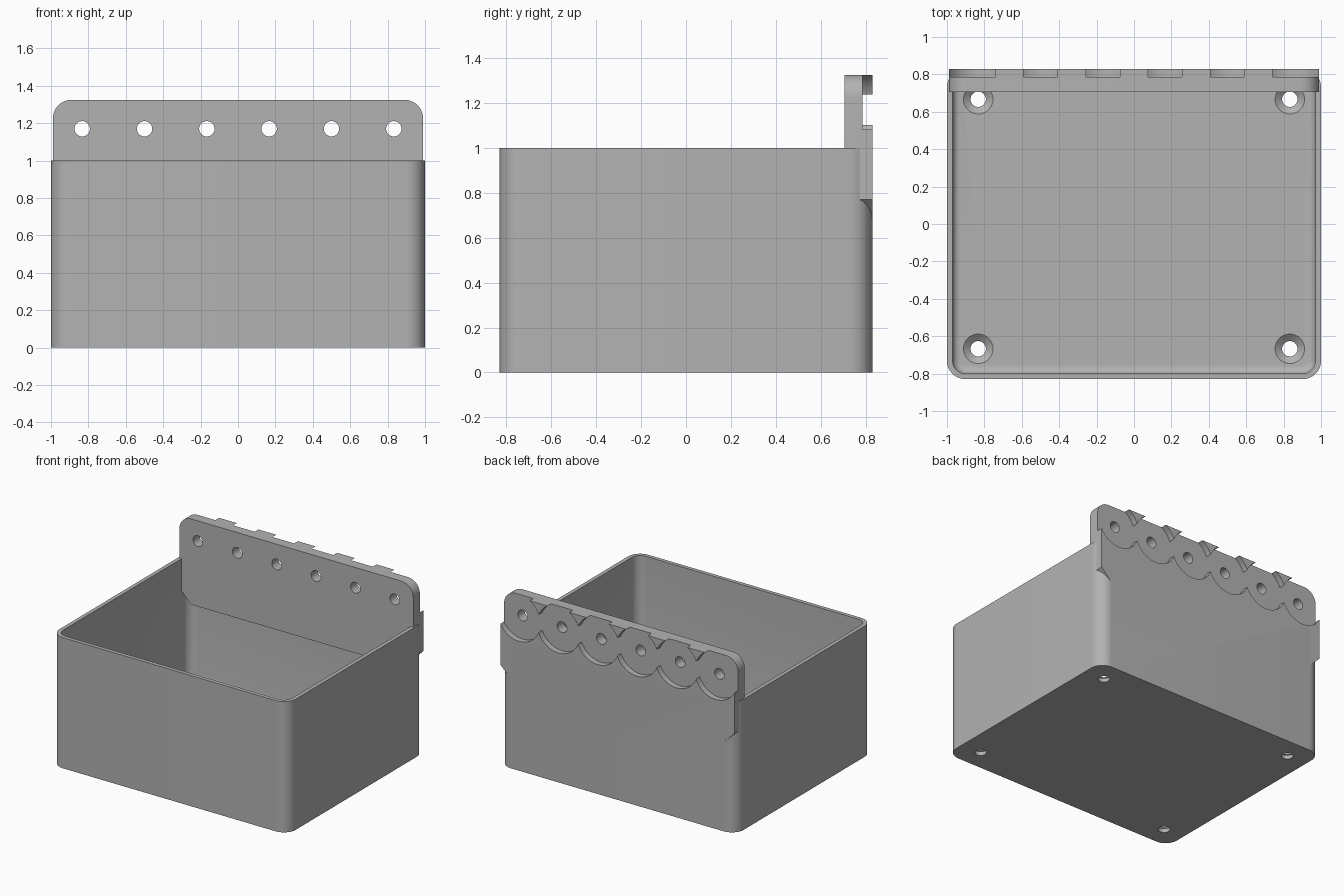
import bpy, bmesh, math
from mathutils import Matrix, Vector

cube = bpy.data.objects.get("Cube")
if cube:
    bpy.data.objects.remove(cube, do_unlink=True)

# One plain grey for the whole model
grey = bpy.data.materials.new("plain_grey")
grey.use_nodes = True
colour = (0.45, 0.45, 0.45, 1)
grey.diffuse_color = colour
grey.node_tree.nodes["Principled BSDF"].inputs["Base Color"].default_value = colour


def make_object(name, bm):
    bmesh.ops.recalc_face_normals(bm, faces=bm.faces)
    mesh = bpy.data.meshes.new(name)
    bm.to_mesh(mesh)
    bm.free()
    mesh.materials.append(grey)
    obj = bpy.data.objects.new(name, mesh)
    bpy.context.collection.objects.link(obj)
    return obj


def corner(cx, cy, radius, start, steps=12):
    """Quarter-circle of points about a corner centre."""
    angles = [start + math.pi / 2 * i / steps for i in range(steps + 1)]
    return [(cx + radius * math.cos(a), cy + radius * math.sin(a)) for a in angles]


def rounded_rectangle(hx, hy, radius):
    points = []
    for i, (sx, sy) in enumerate([(1, 1), (-1, 1), (-1, -1), (1, -1)]):
        points += corner(sx * (hx - radius), sy * (hy - radius), radius, i * math.pi / 2)
    return points


def prism(name, points, low, high, upright=True, fillet=0):
    """Extrude an outline along z, or along y when it is not upright."""
    bm = bmesh.new()
    place = (lambda p: (p[0], p[1], low)) if upright else (lambda p: (p[0], low, p[1]))
    base = bm.faces.new([bm.verts.new(place(p)) for p in points])
    step = Vector((0, 0, high - low)) if upright else Vector((0, high - low, 0))
    grown = bmesh.ops.extrude_face_region(bm, geom=[base], use_keep_orig=True)
    moved = [v for v in grown["geom"] if isinstance(v, bmesh.types.BMVert)]
    bmesh.ops.translate(bm, verts=moved, vec=step)
    if fillet:
        bmesh.ops.recalc_face_normals(bm, faces=bm.faces)
        bmesh.ops.bevel(bm, geom=list(base.edges), offset=fillet, segments=5,
                        profile=0.5, affect='EDGES')
    return make_object(name, bm)


def cylinder(name, centre, r_low, r_high, depth, along_y=False):
    bm = bmesh.new()
    turn = Matrix.Rotation(math.pi / 2 if along_y else 0, 4, 'X')
    bmesh.ops.create_cone(bm, cap_ends=True, segments=48, radius1=r_low, radius2=r_high,
                          depth=depth, matrix=Matrix.Translation(centre) @ turn)
    return make_object(name, bm)


def cut(obj, cutters):
    """Subtract the cutters and bake the result."""
    for c in cutters:
        mod = obj.modifiers.new("cut", 'BOOLEAN')
        mod.operation, mod.solver, mod.object = 'DIFFERENCE', 'EXACT', c
    bpy.context.view_layer.update()
    graph = bpy.context.evaluated_depsgraph_get()
    mesh = bpy.data.meshes.new_from_object(obj.evaluated_get(graph))
    obj.modifiers.clear()
    obj.data = mesh


# Open bin with thin walls and a small fillet around the floor
bin_body = prism("bin", rounded_rectangle(1, 0.83, 0.1), 0, 1)
cavity = prism("cavity_cutter", rounded_rectangle(0.97, 0.8, 0.07), 0.06, 1.2, fillet=0.04)

# Countersunk screw holes in the floor
floor_cutters = []
for x in (-0.833, 0.833):
    for y in (-0.667, 0.667):
        floor_cutters.append(cylinder("screw_cutter", (x, y, 0.05), 0.041, 0.041, 0.3))
        floor_cutters.append(cylinder("sink_cutter", (x, y, 0.045), 0.04, 0.08, 0.032))

# Hanger plate: rounded top corners, sloped lower corners
outline = corner(0.89, 1.225, 0.1, 0) + corner(-0.89, 1.225, 0.1, math.pi / 2)
outline += [(-0.99, 0.77), (-0.89, 0.67), (0.89, 0.67), (0.99, 0.77)]
plate = prism("hanger_plate", outline, 0.705, 0.83, upright=False)

# Row of through holes, each in a round recess on the back
holes, recesses = [], []
for i in range(6):
    x = -0.833 + i * 1.666 / 5
    holes.append(cylinder("hole_cutter", (x, 0.77, 1.17), 0.041, 0.041, 0.4, True))
    recesses.append(cylinder("recess_cutter", (x, 0.885, 1.17), 0.18, 0.18, 0.2, True))

cut(bin_body, [cavity] + floor_cutters + recesses)
cut(plate, holes + recesses)
for c in [cavity] + floor_cutters + holes + recesses:
    bpy.data.objects.remove(c, do_unlink=True)

# Smooth the curves, keep the edges sharp
bpy.ops.object.select_all(action='DESELECT')
for obj in (bin_body, plate):
    obj.select_set(True)
    bpy.context.view_layer.objects.active = obj
bpy.ops.object.shade_smooth_by_angle(angle=math.radians(30))
